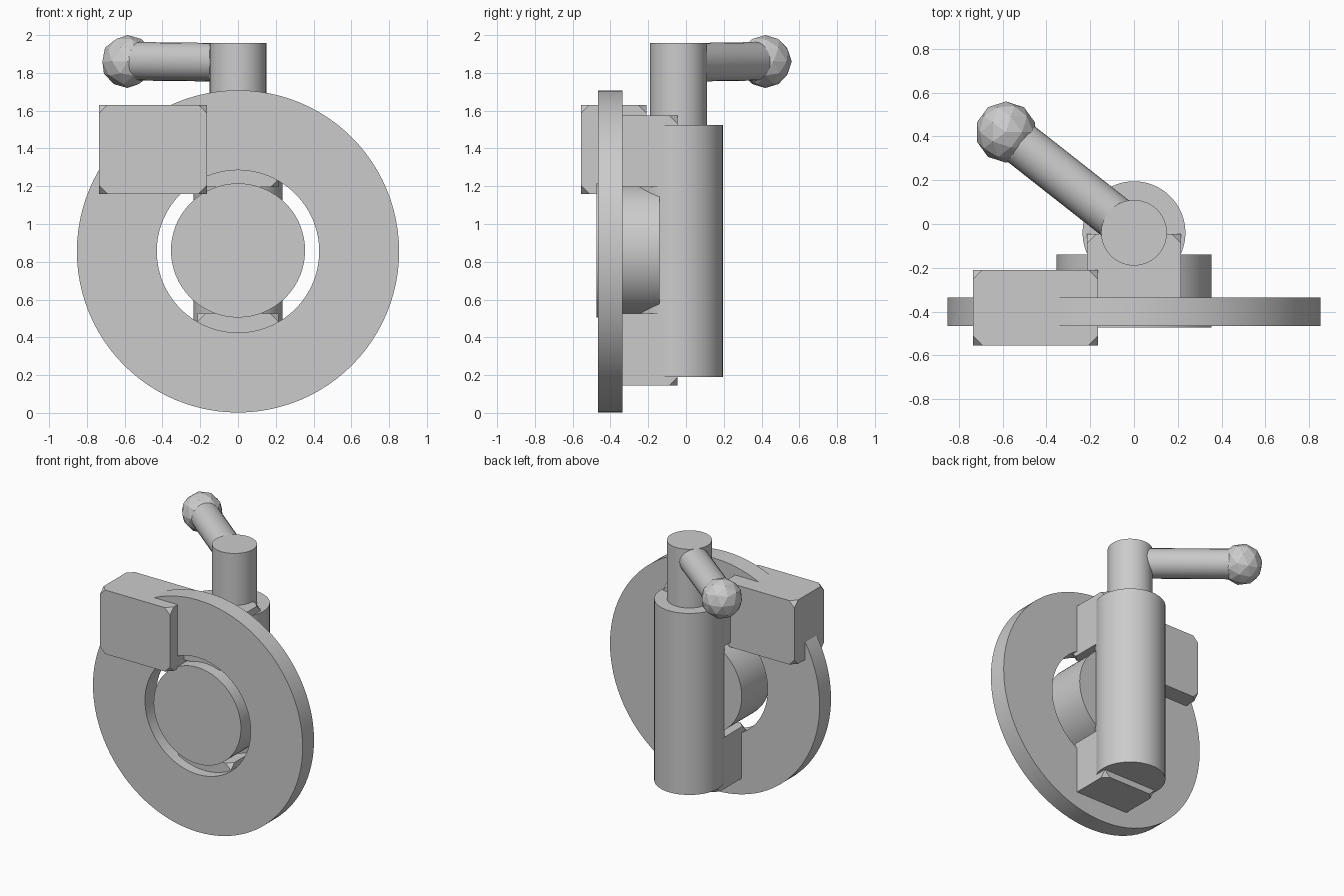
import bpy
import bmesh
import math
from mathutils import Vector

cube = bpy.data.objects.get("Cube")
if cube:
    bpy.data.objects.remove(cube, do_unlink=True)

COLOUR = (0.6, 0.6, 0.6, 1.0)
steel = bpy.data.materials.new("plain_grey")
steel.use_nodes = True
steel.diffuse_color = COLOUR
steel.node_tree.nodes["Principled BSDF"].inputs["Base Color"].default_value = COLOUR


def finish(name, smooth=True):
    """Name and colour the active object, smoothing round parts."""
    ob = bpy.context.object
    ob.name = name
    ob.data.materials.clear()
    ob.data.materials.append(steel)
    if smooth:
        bpy.ops.object.shade_smooth_by_angle(angle=math.radians(32))
    return ob


def rod(name, start, end, radius, sides=64):
    """Capped cylinder between two points."""
    a, b = Vector(start), Vector(end)
    axis = b - a
    bpy.ops.mesh.primitive_cylinder_add(
        vertices=sides, radius=radius, depth=axis.length, location=(a + b) / 2,
        rotation=axis.to_track_quat('Z', 'Y').to_euler())
    return finish(name)


def clipped_box(name, low, high, clip=0.043):
    """Box whose eight corners are cut off as triangles."""
    a, b = Vector(low), Vector(high)
    bpy.ops.mesh.primitive_cube_add(size=1, location=(a + b) / 2)
    ob = finish(name, smooth=False)
    for v in ob.data.vertices:
        v.co = v.co * (b - a)
    bevel = ob.modifiers.new("corner_cut", 'BEVEL')
    bevel.affect = 'VERTICES'
    bevel.limit_method = 'NONE'
    bevel.width = clip
    bevel.segments = 1
    return ob


def ring(name, centre, outer, inner, front, back, steps=96):
    """Flat ring made by spinning a rectangular section about the y axis."""
    bm = bmesh.new()
    section = [(inner, front), (outer, front), (outer, back), (inner, back)]
    verts = [bm.verts.new((r, y, 0)) for r, y in section]
    edges = [bm.edges.new((verts[i], verts[(i + 1) % 4])) for i in range(4)]
    bmesh.ops.spin(bm, geom=verts + edges, cent=(0, 0, 0), axis=(0, 1, 0),
                   angle=math.tau, steps=steps)
    bmesh.ops.remove_doubles(bm, verts=bm.verts, dist=0.0005)
    bmesh.ops.recalc_face_normals(bm, faces=bm.faces)
    mesh = bpy.data.meshes.new(name)
    bm.to_mesh(mesh)
    bm.free()
    ob = bpy.data.objects.new(name, mesh)
    bpy.context.collection.objects.link(ob)
    bpy.ops.object.select_all(action='DESELECT')
    ob.select_set(True)
    bpy.context.view_layer.objects.active = ob
    ob.location = centre
    return finish(name)


# Wheel: flat ring with a separate round hub in its opening
ring("disc_ring", (0, 0, 0.855), 0.853, 0.43, -0.467, -0.335)
rod("hub", (0, -0.473, 0.86), (0, -0.14, 0.86), 0.355)

# Upright body with its thinner post
rod("upright_body", (0, -0.04, 0.19), (0, -0.04, 1.525), 0.235)
rod("top_post", (0, -0.04, 1.4), (0, -0.04, 1.957), 0.15)

# Brackets joining the body to the ring, and the block clamped on the ring
for name, bottom in (("lower_bracket", 0.145), ("upper_bracket", 1.195)):
    clipped_box(name, (-0.215, -0.39, bottom), (0.215, -0.045, bottom + 0.38))
clipped_box("clamp_block", (-0.735, -0.555, 1.16), (-0.165, -0.21, 1.63))

# Handle with a faceted knob
rod("handle", (0, -0.04, 1.855), (-0.585, 0.42, 1.862), 0.102, sides=24)
bpy.ops.mesh.primitive_ico_sphere_add(subdivisions=2, radius=0.14,
                                      location=(-0.585, 0.42, 1.86))
finish("handle_knob", smooth=False)
